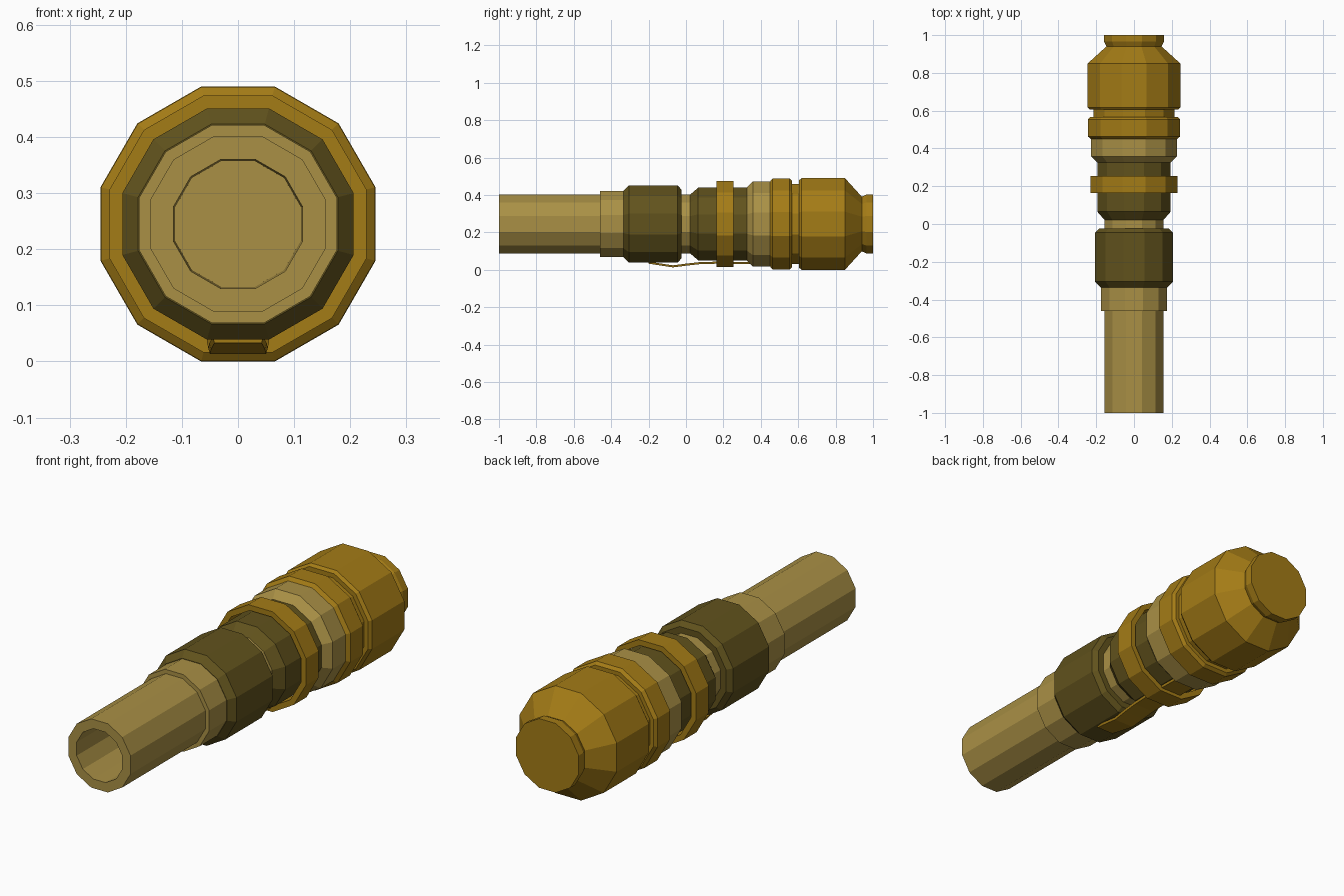
import bpy, bmesh, math

if "Cube" in bpy.data.objects:
    bpy.data.objects.remove(bpy.data.objects["Cube"])

AXIS_Z = 0.245
SIDES = 12


def material(name, rgb):
    m = bpy.data.materials.new(name)
    m.diffuse_color = (*rgb, 1)
    m.use_nodes = True
    m.node_tree.nodes["Principled BSDF"].inputs["Base Color"].default_value = m.diffuse_color
    return m


GOLD = material("gold", (0.37, 0.20, 0.008))
TAN = material("tan", (0.40, 0.28, 0.06))
DARK = material("dark_bronze", (0.12, 0.085, 0.012))


def finish(bm, name, mat):
    bmesh.ops.recalc_face_normals(bm, faces=bm.faces)
    me = bpy.data.meshes.new(name)
    bm.to_mesh(me)
    bm.free()
    me.materials.append(mat)
    ob = bpy.data.objects.new(name, me)
    bpy.context.collection.objects.link(ob)
    return ob


def lathe(name, profile, mat, closed=False):
    """Spin (y, flat-to-centre distance) points around the long axis."""
    bm = bmesh.new()
    rings = []
    for y, a in profile:
        r = a / math.cos(math.pi / SIDES)
        angles = [(i + 0.5) * 2 * math.pi / SIDES for i in range(SIDES)]
        rings.append([bm.verts.new((r * math.cos(t), y, AXIS_Z + r * math.sin(t)))
                      for t in angles])
    pairs = list(zip(rings, rings[1:]))
    if closed:
        pairs.append((rings[-1], rings[0]))
    else:
        bm.faces.new(rings[0])
        bm.faces.new(rings[-1])
    for a, b in pairs:
        for i in range(SIDES):
            j = (i + 1) % SIDES
            bm.faces.new((a[i], a[j], b[j], b[i]))
    return finish(bm, name, mat)


# Hollow front tube, its collar and the grip sleeve
lathe("front_tube", [(-0.45, 0.112), (-1, 0.115), (-1, 0.157), (0.06, 0.157)], TAN)
lathe("tube_collar", [(-0.46, 0.176), (-0.32, 0.176)], TAN)
lathe("grip_sleeve", [(-0.335, 0.178), (-0.305, 0.206), (-0.045, 0.206),
                      (-0.025, 0.185)], DARK)

# Middle body with loose retaining band
lathe("middle_body", [(0.022, 0.157), (0.065, 0.194), (0.34, 0.194)], DARK)
lathe("retaining_band", [(0.163, 0.204), (0.163, 0.229), (0.255, 0.229),
                         (0.255, 0.204)], GOLD, closed=True)
lathe("rear_collar", [(0.325, 0.194), (0.358, 0.228), (0.47, 0.228)], TAN)

# Rear housing: lip ring, groove, tapered cap and end knob
lathe("rear_housing", [(0.45, 0.228), (0.463, 0.244), (0.553, 0.244), (0.567, 0.232),
                       (0.567, 0.214), (0.605, 0.214), (0.605, 0.234), (0.618, 0.245),
                       (0.85, 0.245), (0.94, 0.146), (0.965, 0.158), (1.0, 0.158)], GOLD)

# Bent spring clip under the body: (y, underside z, half width)
bm = bmesh.new()
loops = []
for y, z, w in [(-0.2, 0.033, 0.042), (-0.13, 0.022, 0.048), (-0.07, 0.013, 0.05),
                (0.0, 0.022, 0.052), (0.07, 0.03, 0.052), (0.17, 0.033, 0.053),
                (0.4, 0.029, 0.053)]:
    loops.append([bm.verts.new(p) for p in
                  ((-w, y, z), (w, y, z), (w + 0.003, y, z + 0.011),
                   (-w - 0.003, y, z + 0.011))])
for a, b in zip(loops, loops[1:]):
    for i in range(4):
        j = (i + 1) % 4
        bm.faces.new((a[i], a[j], b[j], b[i]))
bm.faces.new(loops[0])
bm.faces.new(loops[-1])
finish(bm, "spring_clip", GOLD)
